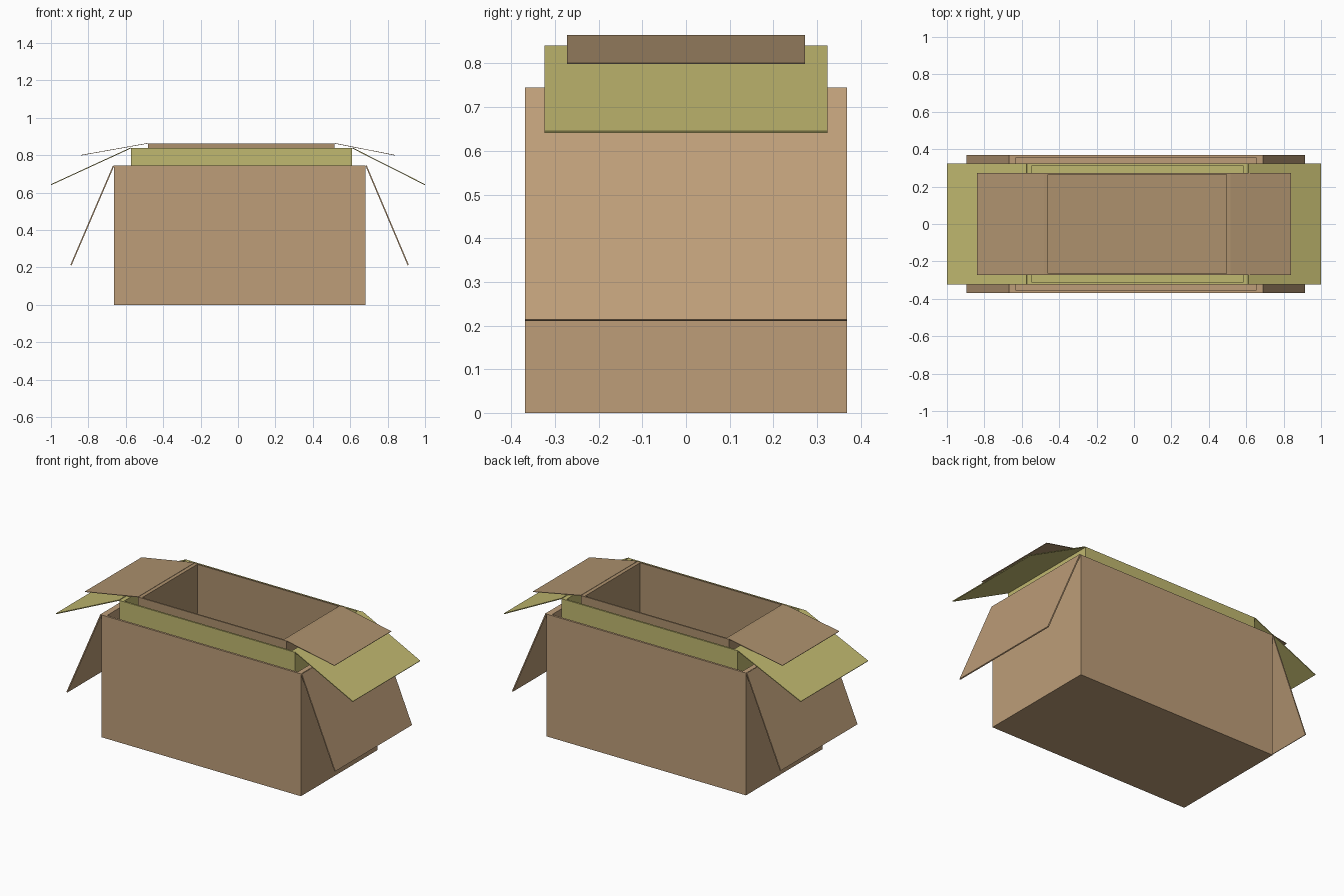
import bpy, bmesh

if "Cube" in bpy.data.objects:
    bpy.data.objects.remove(bpy.data.objects["Cube"])


def material(name, color):
    m = bpy.data.materials.new(name)
    m.diffuse_color = (*color, 1)
    m.use_nodes = True
    m.node_tree.nodes["Principled BSDF"].inputs["Base Color"].default_value = m.diffuse_color
    return m


def finish(name, bm, mat):
    bmesh.ops.recalc_face_normals(bm, faces=bm.faces)
    me = bpy.data.meshes.new(name)
    bm.to_mesh(me)
    bm.free()
    me.materials.append(mat)
    ob = bpy.data.objects.new(name, me)
    bpy.context.collection.objects.link(ob)


def open_box(name, x0, x1, hy, z0, z1, tx, ty, mat):
    # outer skin, rim, inner skin and floor as four stacked rings
    bm = bmesh.new()

    def ring(dx, dy, z):
        return [bm.verts.new((x, y, z)) for x, y in (
            (x0 + dx, -hy + dy), (x1 - dx, -hy + dy),
            (x1 - dx, hy - dy), (x0 + dx, hy - dy))]

    rings = [ring(0, 0, z0), ring(0, 0, z1), ring(tx, ty, z1), ring(tx, ty, z0 + ty)]
    for a, b in zip(rings, rings[1:]):
        for i in range(4):
            j = (i + 1) % 4
            bm.faces.new((a[i], a[j], b[j], b[i]))
    bm.faces.new(rings[0])
    bm.faces.new(rings[-1])
    finish(name, bm, mat)


def flap(name, hinge, tip, hy, t, mat):
    # thin slab swung down from the hinge line, thickness on the outer side
    bm = bmesh.new()
    (xa, za), (xb, zb) = hinge, tip
    length = ((xb - xa) ** 2 + (zb - za) ** 2) ** 0.5
    s = 1 if xb > xa else -1
    nx, nz = s * (za - zb) / length * t, abs(xb - xa) / length * t
    profile = [(xa, za), (xb, zb), (xb - nx, zb - nz), (xa - nx, za - nz)]
    profile = [(x + nx, z + nz * 0.5) for x, z in profile]
    face = bm.faces.new([bm.verts.new((x, -hy, z)) for x, z in profile])
    ext = bmesh.ops.extrude_face_region(bm, geom=[face])
    bmesh.ops.translate(bm, vec=(0, 2 * hy, 0),
                        verts=[v for v in ext["geom"] if isinstance(v, bmesh.types.BMVert)])
    finish(name, bm, mat)


brown = material("cardboard_brown", (0.51, 0.34, 0.19))
olive = material("cardboard_olive", (0.53, 0.48, 0.16))
dark = material("cardboard_dark_brown", (0.42, 0.285, 0.155))

# name, x0, x1, half depth, z0, z1, wall x, wall y, left tip, right tip, flap thickness, material
boxes = [
    ("outer", -0.662, 0.682, 0.369, 0.0, 0.744, 0.030, 0.013, (-0.890, 0.212), (0.907, 0.212), 0.007, brown),
    ("middle", -0.572, 0.61, 0.324, 0.184, 0.839, 0.026, 0.011, (-0.998, 0.643), (0.998, 0.643), 0.005, olive),
    ("inner", -0.481, 0.516, 0.273, 0.315, 0.864, 0.022, 0.009, (-0.84, 0.80), (0.84, 0.80), 0.003, dark),
]
for name, x0, x1, hy, z0, z1, tx, ty, left, right, t, mat in boxes:
    open_box(name + "_box", x0, x1, hy, z0, z1, tx, ty, mat)
    flap(name + "_left_flap", (x0, z1), left, hy, t, mat)
    flap(name + "_right_flap", (x1, z1), right, hy, t, mat)
